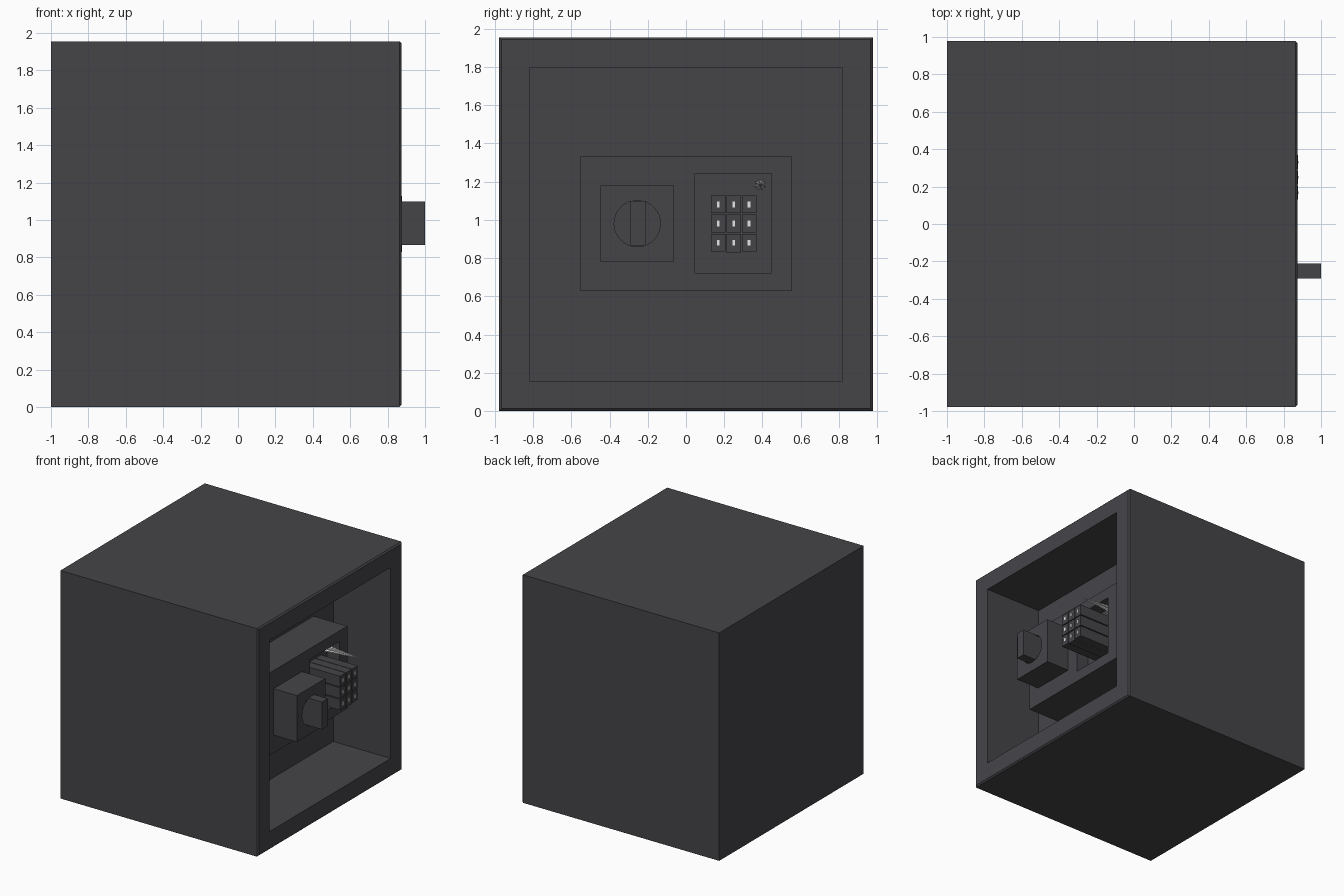
import bpy, bmesh, math
from mathutils import Matrix, Vector

if "Cube" in bpy.data.objects:
    bpy.data.objects.remove(bpy.data.objects["Cube"])


def material(name, rgb):
    m = bpy.data.materials.new(name)
    m.diffuse_color = (*rgb, 1)
    m.use_nodes = True
    m.node_tree.nodes["Principled BSDF"].inputs["Base Color"].default_value = m.diffuse_color
    return m


GREY = material("dark_grey", (0.06, 0.059, 0.066))
WHITE = material("white", (0.85, 0.85, 0.85))


def finish(name, bm, mat):
    bmesh.ops.recalc_face_normals(bm, faces=bm.faces)
    me = bpy.data.meshes.new(name)
    bm.to_mesh(me)
    bm.free()
    me.materials.append(mat)
    ob = bpy.data.objects.new(name, me)
    bpy.context.collection.objects.link(ob)
    return ob


def box_bm(x, y, z):
    bm = bmesh.new()
    size = [b - a for a, b in (x, y, z)]
    mid = [(a + b) / 2 for a, b in (x, y, z)]
    bmesh.ops.create_cube(bm, size=1, matrix=Matrix.Translation(mid) @ Matrix.Diagonal((*size, 1)))
    return bm


def box(name, x, y, z, mat=GREY):
    return finish(name, box_bm(x, y, z), mat)


def cut(ob, cutter):
    cutter.hide_render = True
    mod = ob.modifiers.new("cut", 'BOOLEAN')
    mod.operation = 'DIFFERENCE'
    mod.solver = 'EXACT'
    mod.object = cutter
    bpy.context.view_layer.objects.active = ob
    bpy.ops.object.modifier_apply(modifier=mod.name)
    bpy.data.objects.remove(cutter)


# Safe body: block with chamfered front rim and a deep square recess
FRONT = 0.875
bm = box_bm((-1, FRONT), (-0.978, 0.978), (0, 1.955))
rim = [e for e in bm.edges if all(v.co.x > 0.8 for v in e.verts)]
bmesh.ops.bevel(bm, geom=rim, offset=0.012, segments=1, affect='EDGES')
bm.faces.ensure_lookup_table()
face = max(bm.faces, key=lambda f: f.calc_center_median().x)
bmesh.ops.inset_region(bm, faces=[face], thickness=0.207)
face = max((f for f in bm.faces if abs(f.normal.x) > 0.99),
           key=lambda f: (round(f.calc_center_median().x, 3), -abs(f.calc_center_median().y)
                          - abs(f.calc_center_median().z - 0.9775)))
new = bmesh.ops.extrude_face_region(bm, geom=[face])["geom"]
bmesh.ops.delete(bm, geom=[face], context='FACES_ONLY')
bmesh.ops.translate(bm, vec=Vector((0.33 - FRONT, 0, 0)),
                    verts=[g for g in new if isinstance(g, bmesh.types.BMVert)])
finish("safe_body", bm, GREY)

# Control panel standing on the recess back wall, with a sunken keypad bay
panel = box("control_panel", (0.32, 0.65), (-0.553, 0.553), (0.628, 1.335))
cut(panel, box("bay_cutter", (0.53, 0.8), (0.047, 0.447), (0.722, 1.242)))

# Dial housing with a round well
housing = box("dial_housing", (0.645, 0.872), (-0.447, -0.062), (0.782, 1.18))
bm = bmesh.new()
bmesh.ops.create_cone(bm, cap_ends=True, segments=32, radius1=0.121, radius2=0.121, depth=0.24,
                      matrix=Matrix.Translation((0.872, -0.255, 0.981)) @ Matrix.Rotation(math.pi / 2, 4, 'Y'))
cut(housing, finish("well_cutter", bm, GREY))

# Turning handle across the well
box("dial_handle", (0.74, 1.0), (-0.292, -0.212), (0.865, 1.1))

# Keypad: three by three long keys, each with a small plain white mark
for row in range(3):
    for col in range(3):
        y, z = 0.168 + col * 0.081, 1.081 - row * 0.1
        low = 0.007 if (row, col) == (2, 1) else 0
        box("key", (0.52, 0.877), (y - 0.038, y + 0.038), (z - 0.046 - low, z + 0.046))
        box("key_mark", (0.876, 0.88), (y - 0.007, y + 0.007), (z - 0.015, z + 0.015), WHITE)

# Indicator spike: jagged white point in the keypad bay
bm = bmesh.new()
tip = bm.verts.new((0.878, 0.388, 1.185))
ring = []
for i in range(16):
    r = 0.032 if i % 2 else 0.019
    a = i * math.pi / 8
    ring.append(bm.verts.new((0.525, 0.388 + r * math.cos(a), 1.185 + r * math.sin(a))))
bm.faces.new(ring)
for i in range(16):
    bm.faces.new((ring[i], ring[(i + 1) % 16], tip))
finish("indicator_spike", bm, WHITE)
